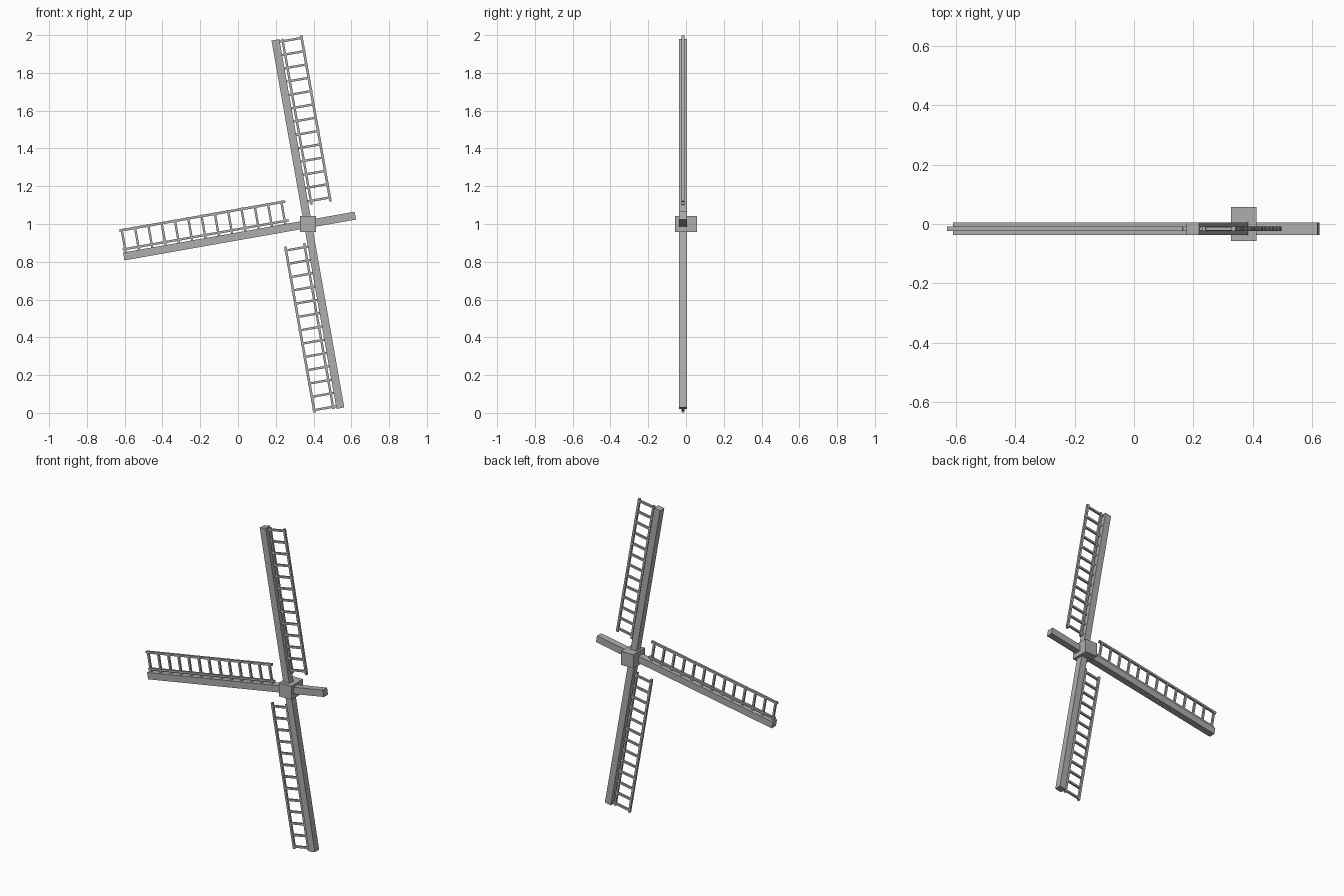
import bpy
from mathutils import Matrix, Vector
from math import radians

if "Cube" in bpy.data.objects:
    bpy.data.objects.remove(bpy.data.objects["Cube"])

HUB = Vector((0.37, 0.0, 1.0))
Y = -0.016          # depth of the sail plane
TILT = -10          # whole wheel leans 10 degrees

grey = bpy.data.materials.new("weathered_grey")
grey.diffuse_color = (0.42, 0.42, 0.42, 1)
grey.use_nodes = True
grey.node_tree.nodes["Principled BSDF"].inputs["Base Color"].default_value = grey.diffuse_color


def box(name, lo, hi, angle=0):
    """Box given by corners in wheel space, turned about the hub axis."""
    lo, hi = Vector(lo), Vector(hi)
    bpy.ops.mesh.primitive_cube_add(size=1)
    ob = bpy.context.object
    ob.name = name
    turn = Matrix.Translation(HUB) @ Matrix.Rotation(radians(angle), 4, 'Y')
    ob.data.transform(turn @ Matrix.Translation((lo + hi) / 2)
                      @ Matrix.Diagonal((*(hi - lo), 1)))
    ob.data.materials.append(grey)
    return ob


def bar(name, v0, v1, u0, u1, half_depth, angle):
    return box(name, (v0, Y - half_depth, u0), (v1, Y + half_depth, u1), angle)


# Square hub block
box("hub", (-0.043, -0.058, -0.043), (0.043, 0.058, 0.043))

# Two crossing beams; the right-hand arm is a broken stub
bar("upright_beam", -0.021, 0.021, -0.99, 0.99, 0.021, TILT)
bar("cross_beam", -0.021, 0.021, -0.255, 0.99, 0.021, TILT - 90)

# Ladder-like sail frames on the three full arms
for arm, turn in (("top", 0), ("bottom", 180), ("left", -90)):
    a = TILT + turn
    parts = [bar(arm + "_sail_frame", 0.031, 0.043, 0.097, 0.989, 0.007, a),
             bar("outer_rail", 0.132, 0.145, 0.097, 0.989, 0.007, a)]
    for i in range(13):
        u = 0.118 + i * 0.0715
        parts.append(bar("rung", 0.018, 0.146, u - 0.006, u + 0.006, 0.006, a))
    bpy.ops.object.select_all(action='DESELECT')
    for p in parts:
        p.select_set(True)
    bpy.context.view_layer.objects.active = parts[0]
    bpy.ops.object.join()
